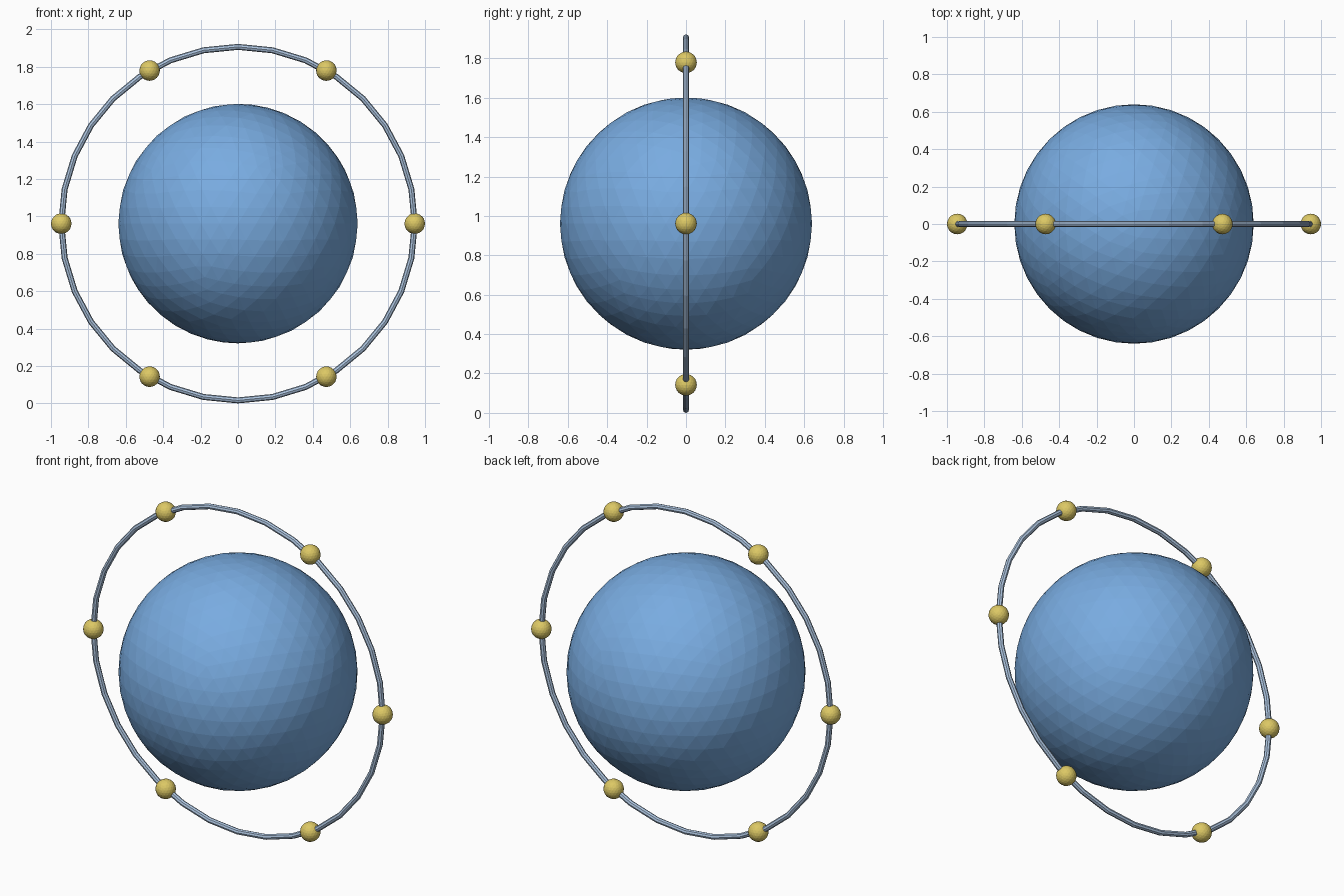
import bpy
from math import cos, sin, pi

if "Cube" in bpy.data.objects:
    bpy.data.objects.remove(bpy.data.objects["Cube"])

CZ = 0.961        # height of the common centre
RING_R = 0.945    # ring centreline radius
TUBE_R = 0.016
BEAD_R = 0.055


def material(name, rgb):
    m = bpy.data.materials.new(name)
    m.diffuse_color = (*rgb, 1.0)
    m.use_nodes = True
    m.node_tree.nodes["Principled BSDF"].inputs["Base Color"].default_value = m.diffuse_color
    return m


def finish(name, mat):
    obj = bpy.context.object
    obj.name = name
    obj.data.materials.append(mat)
    return obj


def ball(name, radius, loc, subdivisions, mat):
    bpy.ops.mesh.primitive_ico_sphere_add(
        subdivisions=subdivisions, radius=radius, location=loc)
    return finish(name, mat)


blue = material("blue", (0.19, 0.41, 0.75))
pale_blue = material("pale_blue", (0.42, 0.56, 0.75))
gold = material("gold", (0.72, 0.58, 0.13))

# Central faceted sphere
ball("core_sphere", 0.64, (0, 0, CZ), 4, blue)

# Upright ring in the xz plane
bpy.ops.mesh.primitive_torus_add(
    major_segments=32, minor_segments=8, major_radius=RING_R,
    minor_radius=TUBE_R, location=(0, 0, CZ), rotation=(pi / 2, 0, 0))
finish("orbit_ring", pale_blue)

# Six beads spaced evenly along the ring
for i in range(6):
    a = i * pi / 3
    ball(f"ring_bead_{i + 1}", BEAD_R,
         (RING_R * cos(a), 0, CZ + RING_R * sin(a)), 3, gold)
